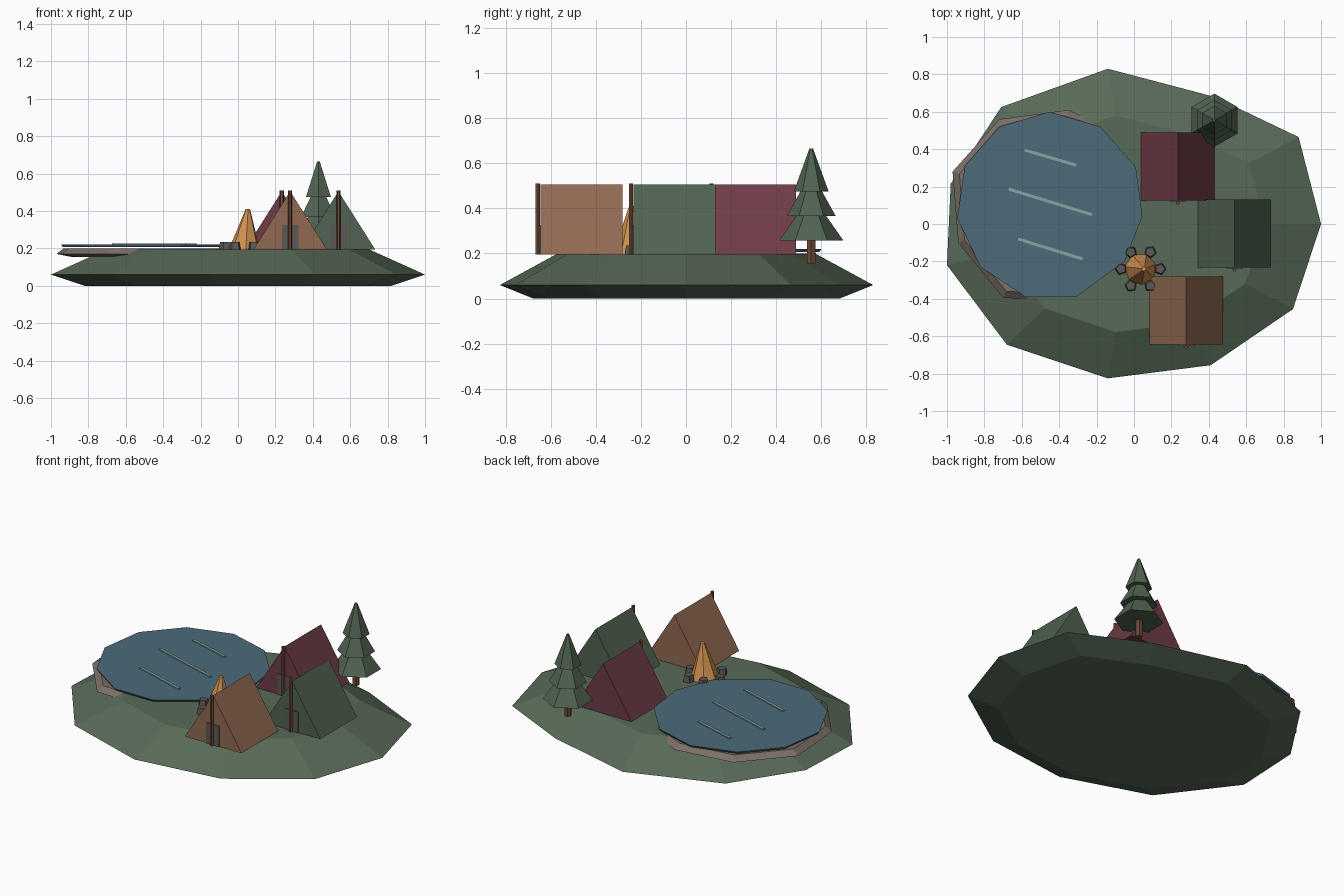
import bpy
import math

if "Cube" in bpy.data.objects:
    bpy.data.objects.remove(bpy.data.objects["Cube"])


def material(name, r, g, b):
    m = bpy.data.materials.new(name)
    lin = [((c / 255 + 0.055) / 1.055) ** 2.4 for c in (r, g, b)]
    m.diffuse_color = (*lin, 1)
    m.use_nodes = True
    m.node_tree.nodes["Principled BSDF"].inputs["Base Color"].default_value = m.diffuse_color
    return m


GRASS = material("grass", 88, 106, 87)
PINE = material("pine green", 81, 99, 81)
RED = material("red canvas", 110, 59, 70)
BROWN = material("brown canvas", 145, 105, 82)
WOOD = material("wood", 112, 74, 56)
STONE = material("grey stone", 92, 89, 87)
MUD = material("shore mud", 124, 110, 104)
WATER = material("water blue", 76, 107, 122)
RIPPLE = material("ripple", 136, 165, 165)
FLAME = material("flame orange", 210, 146, 80)


def mesh_object(name, verts, faces, mat):
    me = bpy.data.meshes.new(name)
    me.from_pydata(verts, [], faces)
    me.materials.append(mat)
    ob = bpy.data.objects.new(name, me)
    bpy.context.collection.objects.link(ob)
    return ob


def loft(name, rings, mat):
    """Closed flat-faced solid through rings listed from bottom to top."""
    n = len(rings[0])
    verts = [p for ring in rings for p in ring]
    faces = [tuple(reversed(range(n))),
             tuple(range(len(verts) - n, len(verts)))]
    for k in range(len(rings) - 1):
        for i in range(n):
            j = (i + 1) % n
            faces.append((k * n + i, k * n + j, (k + 1) * n + j, (k + 1) * n + i))
    return mesh_object(name, verts, faces, mat)


def scaled(outline, z, s, cx=0, cy=0):
    return [(cx + (x - cx) * s, cy + (y - cy) * s, z) for x, y in outline]


def ngon(n, r, z, x, y, start=0.0):
    return [(x + r * math.cos(start + math.tau * i / n),
             y + r * math.sin(start + math.tau * i / n), z) for i in range(n)]


def box(name, x0, x1, y0, y1, z0, z1, mat):
    c = [(x0, y0), (x1, y0), (x1, y1), (x0, y1)]
    return loft(name, [scaled(c, z0, 1), scaled(c, z1, 1)], mat)


# Island: faceted slab, widest just above the ground
island = [(1.0, 0), (0.88, 0.465), (0.43, 0.68), (-0.14, 0.83), (-0.71, 0.625),
          (-0.98, 0.215), (-1.0, -0.22), (-0.68, -0.645), (-0.14, -0.825),
          (0.41, -0.755), (0.85, -0.455)]
loft("island", [scaled(island, 0, 0.82), scaled(island, 0.06, 1),
                scaled(island, 0.195, 0.7)], GRASS)

# Pond bank, mostly sunk into the island
bank = [(0.0, 0.04), (-0.02, 0.28), (-0.12, 0.5), (-0.35, 0.61), (-0.72, 0.56),
        (-0.97, 0.28), (-0.94, -0.1), (-0.7, -0.395), (-0.58, -0.4),
        (-0.33, -0.38), (-0.1, -0.2)]
loft("pond_bank", [scaled(bank, 0.155, 0.85, -0.45, 0.1),
                   scaled(bank, 0.17, 1, -0.45, 0.1),
                   scaled(bank, 0.2, 0.93, -0.45, 0.1)], MUD)

# Pond water: thin disc
pond = [(0.045, 0.04), (0.01, 0.305), (-0.18, 0.52), (-0.45, 0.6), (-0.72, 0.52),
        (-0.905, 0.31), (-0.945, 0.03), (-0.82, -0.23), (-0.58, -0.39),
        (-0.31, -0.39), (-0.05, -0.2)]
loft("pond_water", [scaled(pond, 0.207, 0.985, -0.45, 0.1),
                    scaled(pond, 0.22, 1, -0.45, 0.1)], WATER)

# Ripples on the pond
for i, (x0, y0, x1, y1) in enumerate([(-0.585, 0.395, -0.31, 0.315),
                                      (-0.67, 0.187, -0.225, 0.05),
                                      (-0.62, -0.08, -0.275, -0.187)]):
    d = math.hypot(x1 - x0, y1 - y0)
    nx, ny = -(y1 - y0) / d * 0.008, (x1 - x0) / d * 0.008
    strip = [(x0 - nx, y0 - ny), (x1 - nx, y1 - ny), (x1 + nx, y1 + ny), (x0 + nx, y0 + ny)]
    loft(f"ripple_{i + 1}", [scaled(strip, 0.219, 1), scaled(strip, 0.227, 1)], RIPPLE)


def tent(name, x, y0, canvas):
    """Ridge tent with a front door flap and a pole."""
    y1, z0, z1, w = y0 + 0.363, 0.195, 0.505, 0.196
    verts = [(x + dx, y, z) for y in (y0, y1)
             for dx, z in ((-w, z0), (w, z0), (0, z1))]
    mesh_object(name + "_canvas", verts,
                [(0, 1, 2), (5, 4, 3), (0, 3, 4, 1), (1, 4, 5, 2), (2, 5, 3, 0)], canvas)
    box(name + "_door", x - 0.045, x + 0.045, y0 - 0.006, y0 + 0.002, z0, 0.325, STONE)
    loft(name + "_pole", [ngon(6, 0.011, z, x, y0 - 0.012) for z in (z0, 0.51)], WOOD)


tent("red_tent", 0.234, 0.125, RED)
tent("green_tent", 0.537, -0.232, PINE)
tent("brown_tent", 0.279, -0.645, BROWN)

# Campfire: tapered flame inside a ring of stones
FX, FY = 0.035, -0.24
loft("campfire_flame", [ngon(7, 0.085, 0.195, FX, FY, 0.3),
                        ngon(7, 0.012, 0.41, FX + 0.018, FY, 0.3)], FLAME)
for i in range(6):
    a = math.tau * i / 6
    sx, sy = FX + 0.104 * math.cos(a), FY + 0.104 * math.sin(a)
    loft(f"fire_stone_{i + 1}", [ngon(5, 0.034, 0.193, sx, sy, a),
                                 ngon(5, 0.027, 0.235, sx, sy, a)], STONE)

# Pine tree: trunk and three stacked hexagonal tiers
TX, TY = 0.43, 0.555
loft("tree_trunk", [ngon(6, 0.021, z, TX, TY) for z in (0.155, 0.27)], WOOD)
for i, (r0, z0, r1, z1) in enumerate([(0.142, 0.258, 0.062, 0.372),
                                      (0.108, 0.367, 0.045, 0.48),
                                      (0.077, 0.475, 0.008, 0.665)]):
    loft(f"tree_tier_{i + 1}", [ngon(6, r0, z0, TX, TY, math.pi / 2),
                                ngon(6, r1, z1, TX, TY, math.pi / 2)], PINE)
